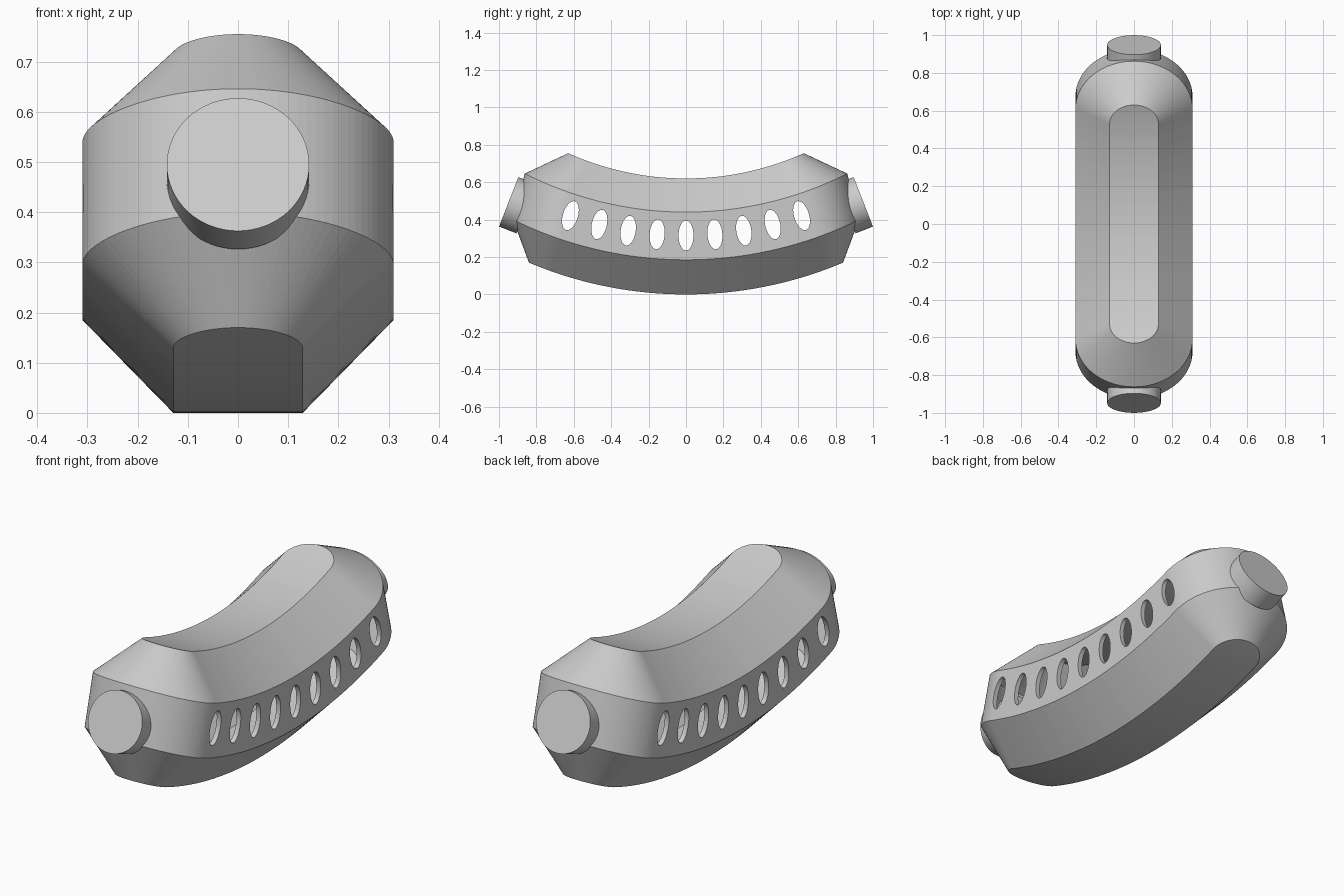
import bpy, bmesh
from math import sin, cos, pi, sqrt, radians
from mathutils import Matrix

if "Cube" in bpy.data.objects:
    bpy.data.objects.remove(bpy.data.objects["Cube"])

CAP, STRAIGHT = 24, 32


def add_object(name, bm):
    bmesh.ops.recalc_face_normals(bm, faces=bm.faces)
    mesh = bpy.data.meshes.new(name)
    bm.to_mesh(mesh)
    bm.free()
    obj = bpy.data.objects.new(name, mesh)
    bpy.context.collection.objects.link(obj)
    return obj


def arc_z(y, z0, radius):
    return z0 + radius - sqrt(radius * radius - y * y)


def half_outline(w, straight, length):
    """Right half of a rounded-end outline, front pole to back pole."""
    cap = [(w * sin(i / CAP * pi / 2), straight + (length - straight) * cos(i / CAP * pi / 2))
           for i in range(CAP + 1)]
    front = [(x if i else 0, -y) for i, (x, y) in enumerate(cap)]
    middle = [(w, straight * (2 * i / STRAIGHT - 1)) for i in range(1, STRAIGHT)]
    back = [(x, -y) for x, y in reversed(front)]
    return front + middle + back


# Body levels: half width, straight half length, half length, height at middle, bend radius
levels = [
    (0.129, 0.735, 0.84, 0.0, 2.16),
    (0.31, 0.675, 0.925, 0.185, 2.10),
    (0.31, 0.61, 0.862, 0.44, 1.906),
    (0.129, 0.53, 0.63, 0.62, 1.538),
]

# Curved hollow body
bm = bmesh.new()
rings = []
for w, s, l, z0, r in levels:
    pts = half_outline(w, s, l)
    right = [bm.verts.new((x, y, arc_z(y, z0, r))) for x, y in pts]
    left = [bm.verts.new((-x, y, arc_z(y, z0, r))) for x, y in pts[1:-1]]
    rings.append((right, [right[0]] + left + [right[-1]]))
for a, b in zip(rings, rings[1:]):
    for side in (0, 1):
        p, q = a[side], b[side]
        for i in range(len(p) - 1):
            bm.faces.new((p[i], p[i + 1], q[i + 1], q[i]))
for right, left in (rings[0], rings[-1]):
    for i in range(len(right) - 1):
        face = []
        for v in (right[i], right[i + 1], left[i + 1], left[i]):
            if v not in face:
                face.append(v)
        bm.faces.new(face)
body = add_object("curved_body", bm)
shell = body.modifiers.new("wall", 'SOLIDIFY')
shell.thickness = 0.025
shell.offset = -1

# Row of oval side holes
bm = bmesh.new()
for i in range(-4, 5):
    y = i * 0.1545
    m = (Matrix.Translation((0, y, arc_z(y, 0.315, 1.85)))
         @ Matrix.Rotation(y / 2.1, 4, 'X')
         @ Matrix.Diagonal((1, 0.04, 0.08, 1))
         @ Matrix.Rotation(pi / 2, 4, 'Y'))
    bmesh.ops.create_cone(bm, cap_ends=True, segments=40, radius1=1, radius2=1,
                          depth=1, matrix=m)
cutter = add_object("hole_cutter", bm)
cutter.hide_render = True
cutter.display_type = 'WIRE'
cut = body.modifiers.new("holes", 'BOOLEAN')
cut.operation = 'DIFFERENCE'
cut.solver = 'EXACT'
cut.object = cutter

# Round end knobs, tilted upward with the bend
tilt, depth = radians(21.3), 0.10
for name, s in (("front_knob", -1), ("back_knob", 1)):
    bm = bmesh.new()
    m = (Matrix.Translation((0, s * (0.948 - cos(tilt) * depth / 2), 0.495 - sin(tilt) * depth / 2))
         @ Matrix.Rotation(-s * (pi / 2 - tilt), 4, 'X'))
    bmesh.ops.create_cone(bm, cap_ends=True, segments=64, radius1=0.142, radius2=0.142,
                          depth=depth, matrix=m)
    knob = add_object(name, bm)
    bpy.context.view_layer.objects.active = knob
    knob.select_set(True)
    bpy.ops.object.shade_smooth_by_angle(angle=radians(30))
    knob.select_set(False)
